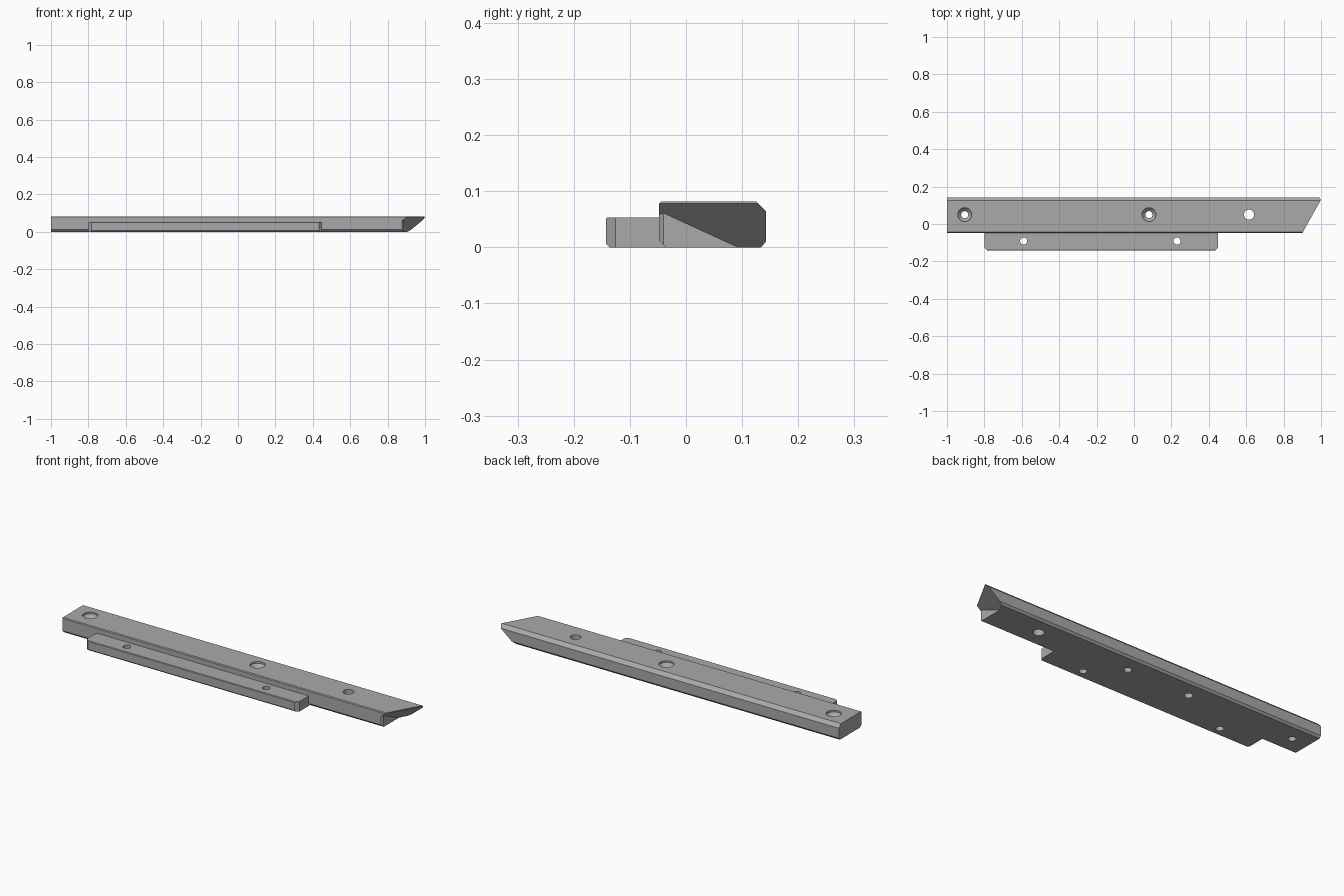
import bpy, bmesh
from mathutils import Vector

if "Cube" in bpy.data.objects:
    bpy.data.objects.remove(bpy.data.objects["Cube"], do_unlink=True)

grey = bpy.data.materials.new("machined grey")
grey.use_nodes = True
grey.diffuse_color = (0.4, 0.4, 0.4, 1)
grey.node_tree.nodes["Principled BSDF"].inputs["Base Color"].default_value = (0.4, 0.4, 0.4, 1)


def finish(name, bm, helper=False):
    bmesh.ops.recalc_face_normals(bm, faces=bm.faces)
    mesh = bpy.data.meshes.new(name)
    bm.to_mesh(mesh)
    bm.free()
    mesh.materials.append(grey)
    ob = bpy.data.objects.new(name, mesh)
    bpy.context.collection.objects.link(ob)
    ob.hide_render = helper
    return ob


def extrude(points, offset):
    bm = bmesh.new()
    face = bm.faces.new([bm.verts.new(p) for p in points])
    out = bmesh.ops.extrude_face_region(bm, geom=[face])
    bmesh.ops.translate(bm, vec=offset, verts=[v for v in out["geom"] if isinstance(v, bmesh.types.BMVert)])
    return bm


def trim(bm, co, normal):
    out = bmesh.ops.bisect_plane(bm, geom=bm.verts[:] + bm.edges[:] + bm.faces[:],
                                 plane_co=co, plane_no=normal, clear_outer=True)
    edges = [e for e in out["geom_cut"] if isinstance(e, bmesh.types.BMEdge)]
    bmesh.ops.holes_fill(bm, edges=edges)


def combine(target, tool, operation):
    mod = target.modifiers.new(operation, "BOOLEAN")
    mod.operation, mod.object, mod.solver = operation, tool, "EXACT"
    bpy.context.view_layer.objects.active = target
    bpy.ops.object.modifier_apply(modifier=mod.name)
    bpy.data.objects.remove(tool, do_unlink=True)


def revolve(name, x, y, rings, sides=32):
    # Stacked cone sections along z as a hole cutter; rings are (radius, z)
    bm = bmesh.new()
    circles = []
    for r, z in rings:
        circles.append(bmesh.ops.create_circle(bm, segments=sides, radius=r)["verts"])
        bmesh.ops.translate(bm, vec=(x, y, z), verts=circles[-1])
    for a, b in zip(circles, circles[1:]):
        for i in range(sides):
            j = (i + 1) % sides
            bm.faces.new((a[i], a[j], b[j], b[i]))
    bm.faces.new(circles[0])
    bm.faces.new(circles[-1])
    return finish(name, bm, True)


# Chamfered bar cross-section (y, z)
profile = [(-0.036, 0), (0.134, 0), (0.143, 0.011), (0.143, 0.064), (0.125, 0.082),
           (-0.044, 0.082), (-0.048, 0.078), (-0.048, 0.012)]

# Bar with slanted, undercut tip
bm = extrude([(-1, y, z) for y, z in profile], (2.2, 0, 0))
trim(bm, Vector((1, 0.13, 0.078)), Vector((1, -0.56, 0)))
trim(bm, Vector((1, 0.13, 0.078)), Vector((1, -0.56, -1.22)))
bar = finish("bar", bm)

# Square shoulder below the undercut, with its front corner chamfered
bm = extrude([(0.5, y, z) for y, z in profile], (0.384, 0, 0))
trim(bm, Vector((0.884, -0.04, 0)), Vector((1, -1, 0)))
combine(bar, finish("shoulder", bm), "UNION")

# Mounting flange with chamfered front corners and lower edge
c = 0.017
outline = [(-0.8, -0.02), (-0.8, -0.143 + c), (-0.8 + c, -0.143), (0.45 - c, -0.143),
           (0.45, -0.143 + c), (0.45, -0.02)]
bm = extrude([(x, y, 0) for x, y in outline], (0, 0, 0.053))
trim(bm, Vector((0, -0.143, 0.007)), Vector((0, -1, -1)))
trim(bm, Vector((0, -0.143, 0.05)), Vector((0, -1, 1)))
combine(bar, finish("flange", bm), "UNION")

# Countersunk, plain and blind holes
for x in (-0.905, 0.08):
    combine(bar, revolve("countersink", x, 0.05,
                         [(0.019, -0.1), (0.019, 0.055), (0.037, 0.073), (0.037, 0.1)]), "DIFFERENCE")
for x, y, r, top in [(0.615, 0.05, 0.027, 0.2), (-0.285, 0.05, 0.021, 0.05),
                     (-0.59, -0.091, 0.019, 0.2), (0.23, -0.091, 0.019, 0.2)]:
    combine(bar, revolve("drill", x, y, [(r, -0.1), (r, top)]), "DIFFERENCE")

# Smooth hole walls, crisp bar edges
bar.name = "mounting_bar"
bar.select_set(True)
bpy.context.view_layer.objects.active = bar
bpy.ops.object.shade_smooth_by_angle(angle=0.5)
